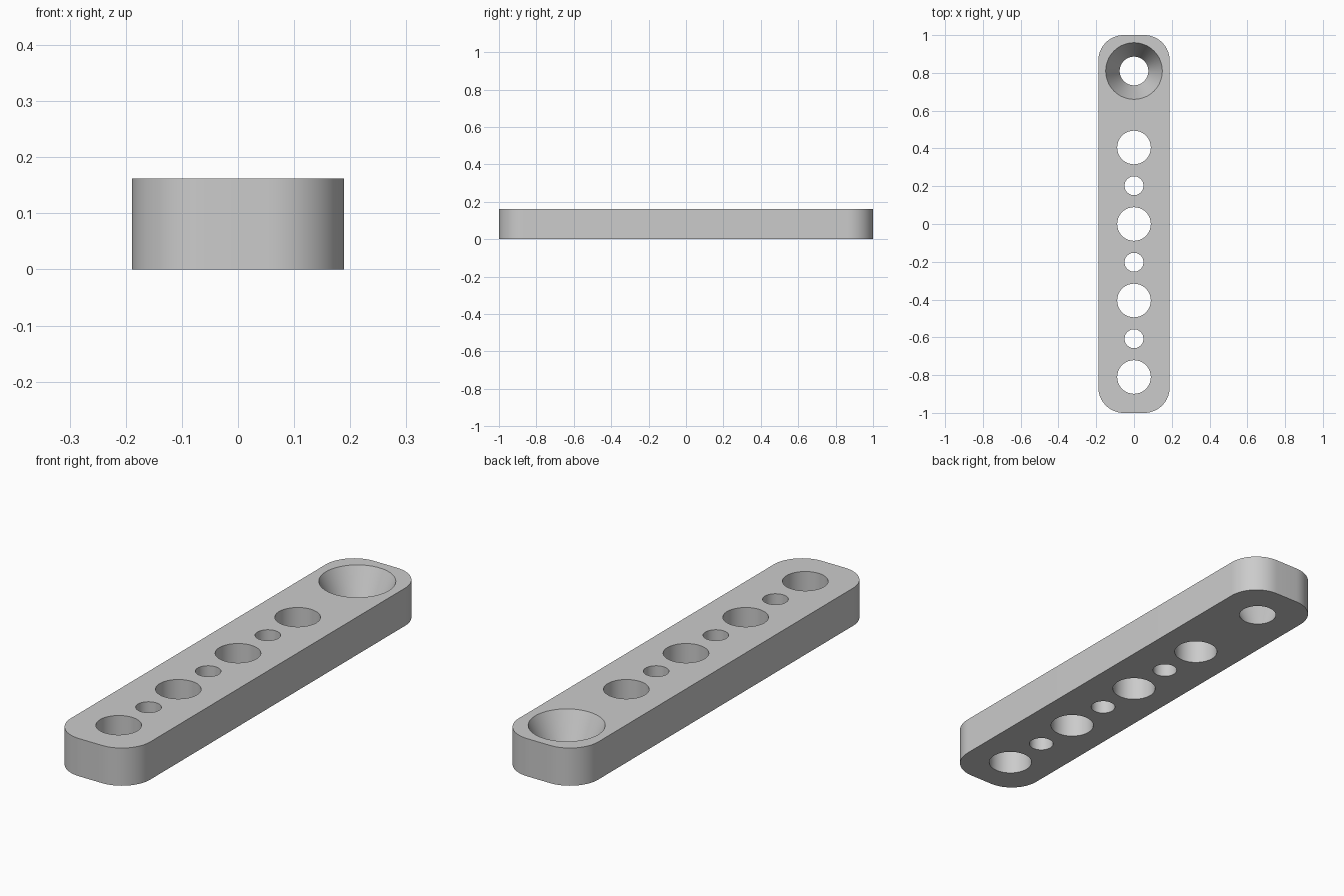
import bpy
import bmesh
from math import cos, sin, pi, radians

cube = bpy.data.objects.get("Cube")
if cube:
    bpy.data.objects.remove(cube, do_unlink=True)

HALF_W, HALF_L, HEIGHT, CORNER = 0.189, 1.0, 0.162, 0.135
PITCH = 0.405
BIG_R, SMALL_R = 0.089, 0.05
SINK_TOP_R, SINK_BOTTOM_R = 0.15, 0.076


def circle(y, r, steps=64):
    return [(r * cos(2 * pi * i / steps), y + r * sin(2 * pi * i / steps))
            for i in range(steps)]


def rounded_rectangle(hw, hl, r, steps=16):
    points = []
    for quarter, (sx, sy) in enumerate([(1, 1), (-1, 1), (-1, -1), (1, -1)]):
        for i in range(steps + 1):
            a = (quarter + i / steps) * pi / 2
            points.append((sx * (hw - r) + r * cos(a), sy * (hl - r) + r * sin(a)))
    return points


def add_loop(bm, points, z):
    verts = [bm.verts.new((x, y, z)) for x, y in points]
    edges = [bm.edges.new((v, verts[(i + 1) % len(verts)])) for i, v in enumerate(verts)]
    return verts, edges


# Bottom and top outlines: the bar, straight holes and the countersunk hole
bar = rounded_rectangle(HALF_W, HALF_L, CORNER)
outlines = [(bar, bar)]
for k in range(-2, 2):
    hole = circle(k * PITCH, BIG_R)
    outlines.append((hole, hole))
for k in range(-2, 1):
    hole = circle((k + 0.5) * PITCH, SMALL_R)
    outlines.append((hole, hole))
outlines.append((circle(2 * PITCH, SINK_BOTTOM_R), circle(2 * PITCH, SINK_TOP_R)))

# Walls joining each pair of outlines
bm = bmesh.new()
bottom_edges, top_edges = [], []
for low, high in outlines:
    lv, le = add_loop(bm, low, 0)
    hv, he = add_loop(bm, high, HEIGHT)
    bottom_edges += le
    top_edges += he
    for i in range(len(lv)):
        j = (i + 1) % len(lv)
        bm.faces.new((lv[i], lv[j], hv[j], hv[i]))

# Flat faces with the holes left open
for edges in (bottom_edges, top_edges):
    bmesh.ops.triangle_fill(bm, use_beauty=True, use_dissolve=False, edges=edges)
bmesh.ops.recalc_face_normals(bm, faces=bm.faces[:])

mesh = bpy.data.meshes.new("perforated_bar")
bm.to_mesh(mesh)
bm.free()
obj = bpy.data.objects.new("perforated_bar", mesh)
bpy.context.collection.objects.link(obj)

# Plain grey material
grey = bpy.data.materials.new("plain_grey")
grey.use_nodes = True
colour = (0.6, 0.6, 0.6, 1)
grey.diffuse_color = colour
for node in grey.node_tree.nodes:
    if node.type == 'BSDF_PRINCIPLED':
        node.inputs["Base Color"].default_value = colour
mesh.materials.append(grey)

# Smooth walls with crisp rims
for other in bpy.context.selected_objects:
    other.select_set(False)
obj.select_set(True)
bpy.context.view_layer.objects.active = obj
bpy.ops.object.shade_smooth_by_angle(angle=radians(30))
